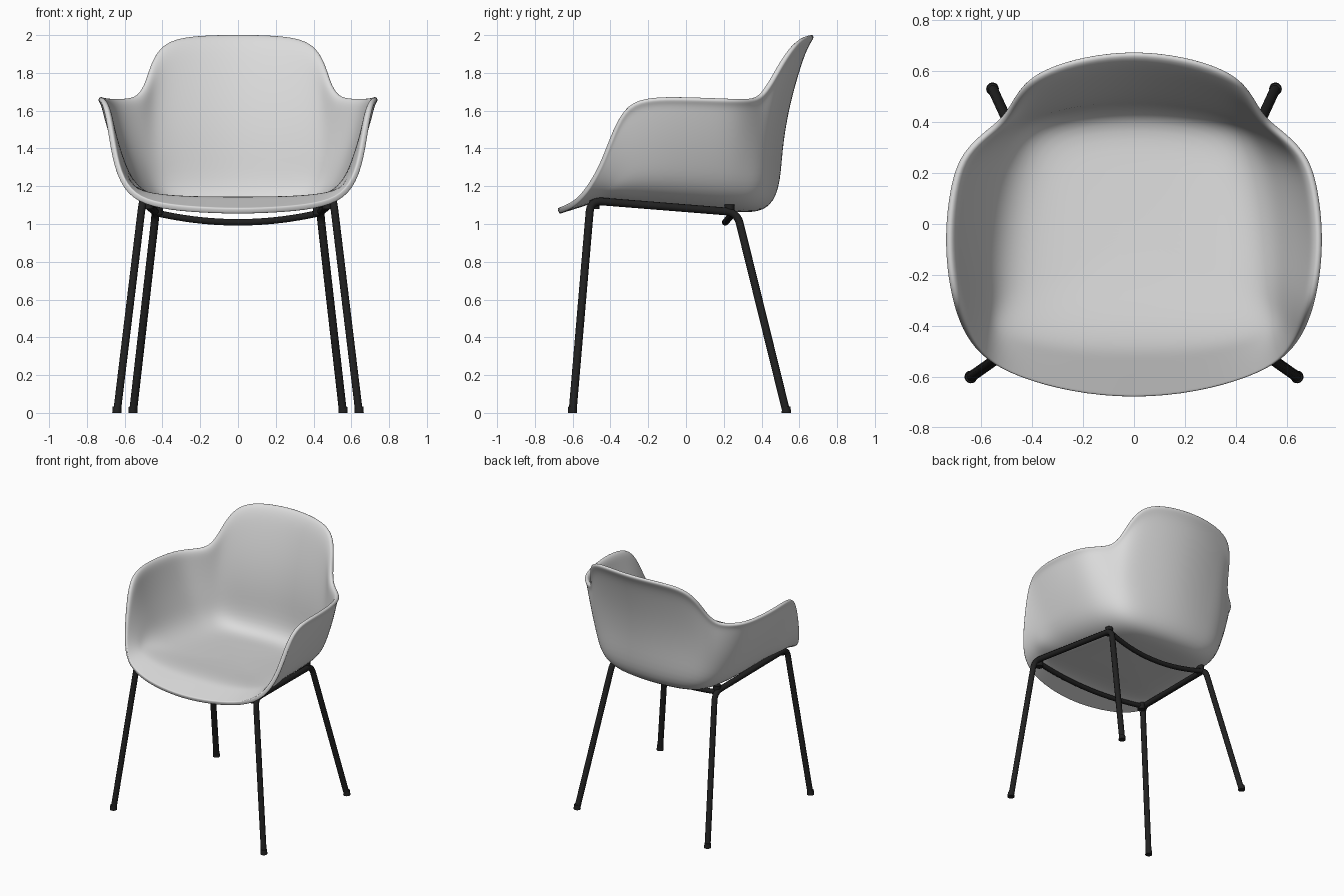
import bpy, bmesh, math
from mathutils import Vector

cube = bpy.data.objects.get("Cube")
if cube:
    bpy.data.objects.remove(cube, do_unlink=True)


def make_material(name, rgb, roughness):
    mat = bpy.data.materials.new(name)
    mat.use_nodes = True
    mat.diffuse_color = (*rgb, 1)
    node = next(n for n in mat.node_tree.nodes if n.type == 'BSDF_PRINCIPLED')
    node.inputs["Base Color"].default_value = (*rgb, 1)
    node.inputs["Roughness"].default_value = roughness
    return mat


shell_grey = make_material("light grey plastic", (0.71, 0.71, 0.71), 0.5)
frame_black = make_material("black metal", (0.015, 0.015, 0.015), 0.5)

# Half of the shell, front centre to back centre: rim point, then floor corner
RIM = [(0, -.685, 1.065), (.25, -.66, 1.075), (.46, -.6, 1.1), (.585, -.535, 1.165),
       (.65, -.45, 1.31), (.68, -.385, 1.5), (.705, -.31, 1.64), (.73, -.18, 1.67),
       (.737, -.03, 1.67), (.72, .13, 1.665), (.685, .26, 1.66), (.6, .345, 1.66),
       (.53, .395, 1.675), (.49, .45, 1.75), (.465, .5, 1.84), (.42, .56, 1.93),
       (.34, .61, 1.98), (.2, .655, 1.998), (0, .68, 2.002)]
CORNER = [(0, -.46), (.22, -.455), (.4, -.43), (.505, -.395), (.545, -.345), (.55, -.28),
          (.545, -.2), (.535, -.1), (.52, .02), (.505, .12), (.485, .22), (.46, .3),
          (.435, .355), (.4, .4), (.355, .433), (.295, .458), (.22, .474), (.12, .486), (0, .49)]


def clamp(v):
    return max(0, min(1, v))


def floor_point(x, y, k):
    """Point on the seat, k = 1 at its edge and 0 at its middle."""
    px, py = x * k, -.03 + (y + .03) * k
    return Vector((px, py, 1.105 - .07 * py - .012 * (1 - k * k) + .04 * (px / .55) ** 4))


def shell_column(rim, corner):
    """Points from the flared rim down the wall and in across the seat."""
    top, low = Vector(rim), floor_point(*corner, 1)
    out = Vector((top.x - low.x, top.y - low.y, 0)).normalized()
    back = clamp((top.z - 1.66) / .34)
    wall = clamp((top.z - 1.13) / .5)
    pts = [top]
    for t in (.05, .16, .4, .65, .88):
        p = top.lerp(low, t)
        hump = 4 * t * (1 - t)
        p += out * wall * (.025 * (1 - back) * hump - .018 * (1 - t))
        p.y -= .06 * back * hump
        pts.append(p)
    return pts + [floor_point(*corner, k) for k in (.86, .55, .24)]


# Seat shell
half = [shell_column(r, c) for r, c in zip(RIM, CORNER)]
mirrored = [[Vector((-p.x, p.y, p.z)) for p in col] for col in half[-2:0:-1]]
bm = bmesh.new()
cols = [[bm.verts.new(p) for p in col] for col in half + mirrored]
centre = bm.verts.new(floor_point(0, 0, 0))
for a, b in zip(cols, cols[1:] + cols[:1]):
    for i in range(len(a) - 1):
        bm.faces.new((a[i], b[i], b[i + 1], a[i + 1]))
    bm.faces.new((a[-1], b[-1], centre))
bmesh.ops.recalc_face_normals(bm, faces=bm.faces)
for f in bm.faces:
    f.smooth = True
mesh = bpy.data.meshes.new("seat_shell")
bm.to_mesh(mesh)
bm.free()
mesh.materials.append(shell_grey)
shell = bpy.data.objects.new("seat_shell", mesh)
bpy.context.collection.objects.link(shell)
solid = shell.modifiers.new("thickness", 'SOLIDIFY')
solid.thickness = .032
solid.offset = 0
sub = shell.modifiers.new("smooth", 'SUBSURF')
sub.levels = sub.render_levels = 2


def round_corners(points, radius, steps=6):
    """Replace each inner corner of a path with a small arc."""
    pts = [Vector(p) for p in points]
    out = [pts[0]]
    for a, b, c in zip(pts, pts[1:], pts[2:]):
        p, q = b + (a - b).normalized() * radius, b + (c - b).normalized() * radius
        for i in range(steps + 1):
            t = i / steps
            out.append(p.lerp(b, t).lerp(b.lerp(q, t), t))
    return out + [pts[-1]]


def tube(name, points, radius):
    curve = bpy.data.curves.new(name, 'CURVE')
    curve.dimensions = '3D'
    curve.bevel_depth = radius
    curve.bevel_resolution = 3
    curve.use_fill_caps = True
    spline = curve.splines.new('POLY')
    spline.points.add(len(points) - 1)
    for sp, p in zip(spline.points, points):
        sp.co = (*p, 1)
    spline.use_smooth = True
    curve.materials.append(frame_black)
    obj = bpy.data.objects.new(name, curve)
    bpy.context.collection.objects.link(obj)


def peg(name, location, bottom, top, height):
    bpy.ops.mesh.primitive_cone_add(vertices=20, radius1=bottom, radius2=top,
                                    depth=height, location=location)
    obj = bpy.context.object
    obj.name = name
    obj.data.materials.append(frame_black)
    bpy.ops.object.shade_smooth_by_angle()


# Side frames: front leg, rail and back leg bent from one tube, with feet and mounts
for side, s in (("left", 1), ("right", -1)):
    path = [(s * .64, -.6, .01), (s * .505, -.505, 1.124), (s * .435, .27, 1.062), (s * .555, .53, .01)]
    tube(side + "_leg_frame", round_corners(path, .06), .021)
    peg(side + "_front_foot", (s * .641, -.601, .0175), .025, .022, .035)
    peg(side + "_back_foot", (s * .556, .531, .0175), .025, .022, .035)
    peg(side + "_front_mount", (s * .475, -.485, 1.11), .027, .027, .06)
    peg(side + "_back_mount", (s * .425, .23, 1.075), .027, .027, .055)


# Bowed crossbars under the seat
def crossbar(name, half_width, end, middle):
    pts = []
    for i in range(25):
        u = i / 12 - 1
        y, z = (m + (e - m) * u * u for e, m in zip(end, middle))
        pts.append((u * half_width, y, z))
    tube(name, pts, .018)


crossbar("front_crossbar", .485, (-.48, 1.11), (-.51, 1.085))
crossbar("back_crossbar", .43, (.25, 1.058), (.208, 1.009))
